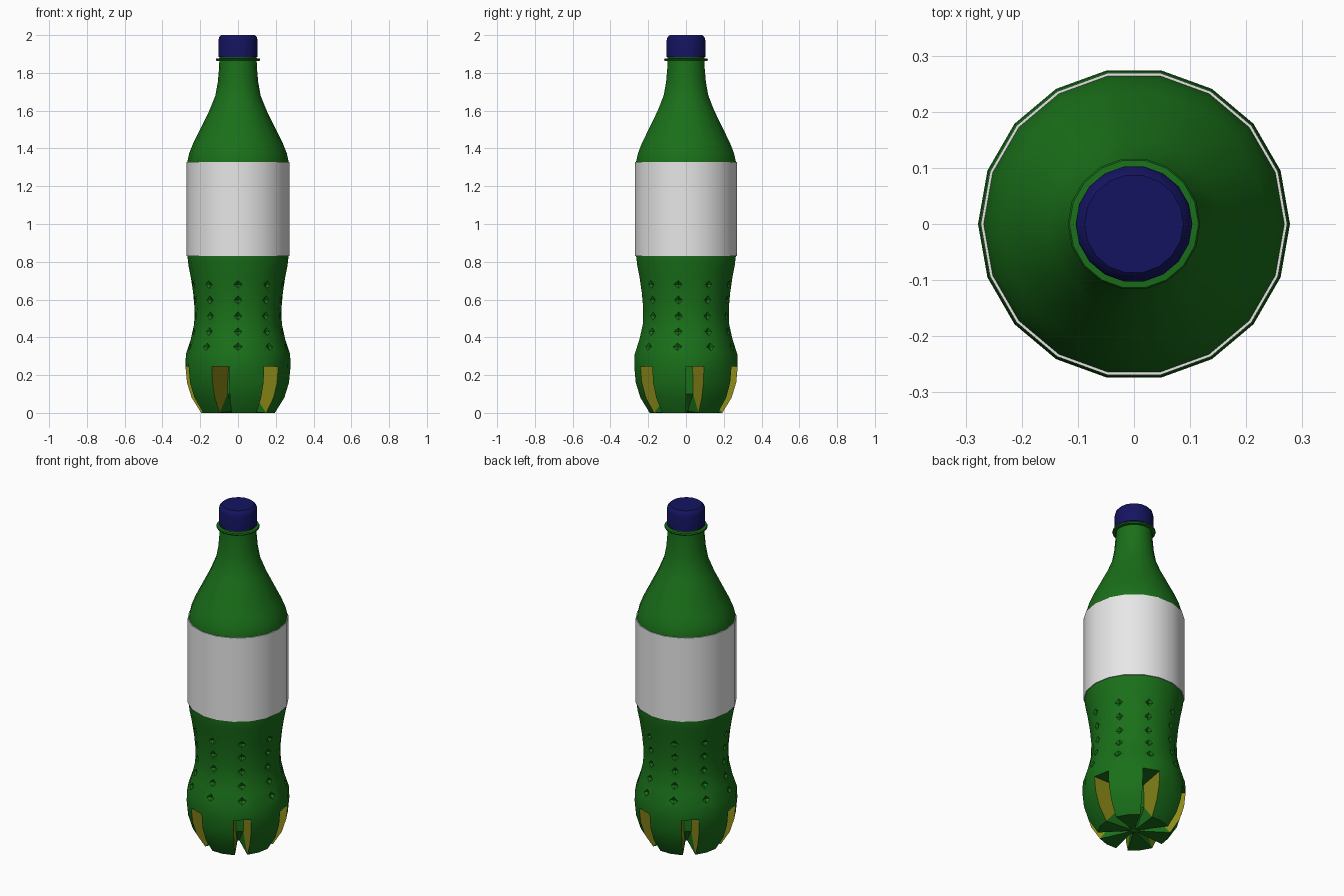
import bpy, bmesh
from math import cos, sin, radians
from mathutils import Vector

SIDES = 18

cube = bpy.data.objects.get("Cube")
if cube:
    bpy.data.objects.remove(cube)


def material(name, rgb):
    m = bpy.data.materials.new(name)
    m.use_nodes = True
    m.diffuse_color = (*rgb, 1)
    m.node_tree.nodes["Principled BSDF"].inputs["Base Color"].default_value = (*rgb, 1)
    return m


GREEN = material("bottle green", (0.01, 0.16, 0.01))
YELLOW = material("slot yellow", (0.27, 0.26, 0.01))
BLUE = material("cap blue", (0.007, 0.007, 0.12))
WHITE = material("label white", (0.8, 0.8, 0.8))


def polar(r, z, k):
    a = radians(360 / SIDES * k)
    return Vector((r * cos(a), r * sin(a), z))


def ring(bm, r, z):
    return [bm.verts.new(polar(r, z, k)) for k in range(SIDES)]


def finish(name, bm, mats, angle=35):
    bmesh.ops.recalc_face_normals(bm, faces=bm.faces)
    mesh = bpy.data.meshes.new(name)
    bm.to_mesh(mesh)
    bm.free()
    for m in mats:
        mesh.materials.append(m)
    ob = bpy.data.objects.new(name, mesh)
    bpy.context.collection.objects.link(ob)
    bpy.ops.object.select_all(action='DESELECT')
    ob.select_set(True)
    bpy.context.view_layer.objects.active = ob
    bpy.ops.object.shade_smooth_by_angle(angle=radians(angle))
    return ob


def revolve(name, profile, mat, closed=False):
    """Turn a profile of (radius, height) points around z."""
    bm = bmesh.new()
    rings = [ring(bm, r, z) for r, z in profile]
    pairs = list(zip(rings, rings[1:]))
    if closed:
        pairs.append((rings[-1], rings[0]))
    else:
        bm.faces.new(rings[0])
        bm.faces.new(rings[-1])
    for a, b in pairs:
        for k in range(SIDES):
            n = (k + 1) % SIDES
            bm.faces.new((a[k], a[n], b[n], b[k]))
    return finish(name, bm, [mat])


def dimple(bm, quad):
    """Fill a quad with a diamond-shaped pit in its middle."""
    centre = sum((v.co for v in quad), Vector()) / 4
    diamond = []
    for i in range(4):
        mid = (quad[i].co + quad[(i + 1) % 4].co) / 2
        diamond.append(bm.verts.new(centre.lerp(mid, 0.52)))
    inward = Vector((centre.x, centre.y, 0)).normalized() * 0.015
    pit = bm.verts.new(centre - inward)
    for i in range(4):
        j = (i + 1) % 4
        bm.faces.new((quad[i], quad[j], diamond[i]))
        bm.faces.new((quad[j], diamond[j], diamond[i]))
        bm.faces.new((diamond[i], diamond[j], pit))


# Bottle body: foot, waist with dimples, label band, shoulder and neck
FOOT = [(.03, .01), (.195, 0), (.245, .08), (.27, .16), (.278, .245)]
WAIST = [(.276, .31), (.25, .39), (.232, .47), (.23, .555), (.238, .64), (.25, .72)]
UPPER = [(.262, .78), (.268, .83), (.268, 1.33), (.258, 1.375), (.236, 1.43),
         (.152, 1.6), (.12, 1.68), (.107, 1.75), (.1, 1.83), (.098, 1.9)]
SLOT = [(.03, .01), (.06, .05), (.11, .1), (.11, .16), (.1, .245)]
profile = FOOT + WAIST + UPPER
top = len(FOOT) - 1
first_dimple, last_dimple = len(FOOT), len(FOOT) + len(WAIST) - 1

bm = bmesh.new()
rings = [ring(bm, r, z) for r, z in profile]
bm.faces.new(rings[0])
bm.faces.new(rings[-1])
for i in range(len(rings) - 1):
    a, b = rings[i], rings[i + 1]
    for k in range(SIDES):
        n = (k + 1) % SIDES
        if i < top and k % 3 == 0:
            continue
        quad = (a[k], a[n], b[n], b[k])
        if first_dimple <= i < last_dimple and k % 2 == 1:
            dimple(bm, quad)
        else:
            bm.faces.new(quad)

# Six slots between the feet, with yellow side walls
for k in range(0, SIDES, 3):
    sides = []
    for c in (k, k + 1):
        outer = [rings[i][c] for i in range(top + 1)]
        inner = [outer[0]] + [bm.verts.new(polar(r, z, c)) for r, z in SLOT[1:]]
        sides.append(inner)
        bm.faces.new((outer[0], outer[1], inner[1]))
        bm.faces.new((outer[1], inner[2], inner[1]))
        walls = [bm.faces.new((outer[1], outer[2], inner[2]))]
        for i in range(2, top):
            walls.append(bm.faces.new((outer[i], outer[i + 1], inner[i + 1], inner[i])))
        for f in walls:
            f.material_index = 1
    p, q = sides
    for i in range(top):
        bm.faces.new((p[i], q[i], q[i + 1], p[i + 1]))
    bm.faces.new((p[top], q[top], rings[top][k + 1], rings[top][k]))
bmesh.ops.delete(bm, geom=[v for v in bm.verts if not v.link_faces], context='VERTS')
finish("bottle_body", bm, [GREEN, YELLOW])

# Small moulding knob under the base
revolve("base_knob", [(.012, .003), (.022, .008), (.022, .02)], GREEN)

# Wrapped label
revolve("label", [(.273, .83), (.273, 1.328), (.266, 1.328), (.266, .83)], WHITE, closed=True)

# Neck ring and screw cap
revolve("neck_ring", [(.095, 1.862), (.115, 1.864), (.118, 1.87), (.115, 1.876), (.095, 1.878)], GREEN)
revolve("cap", [(.104, 1.885), (.104, 1.972), (.1, 1.988), (.088, 2.0)], BLUE)
